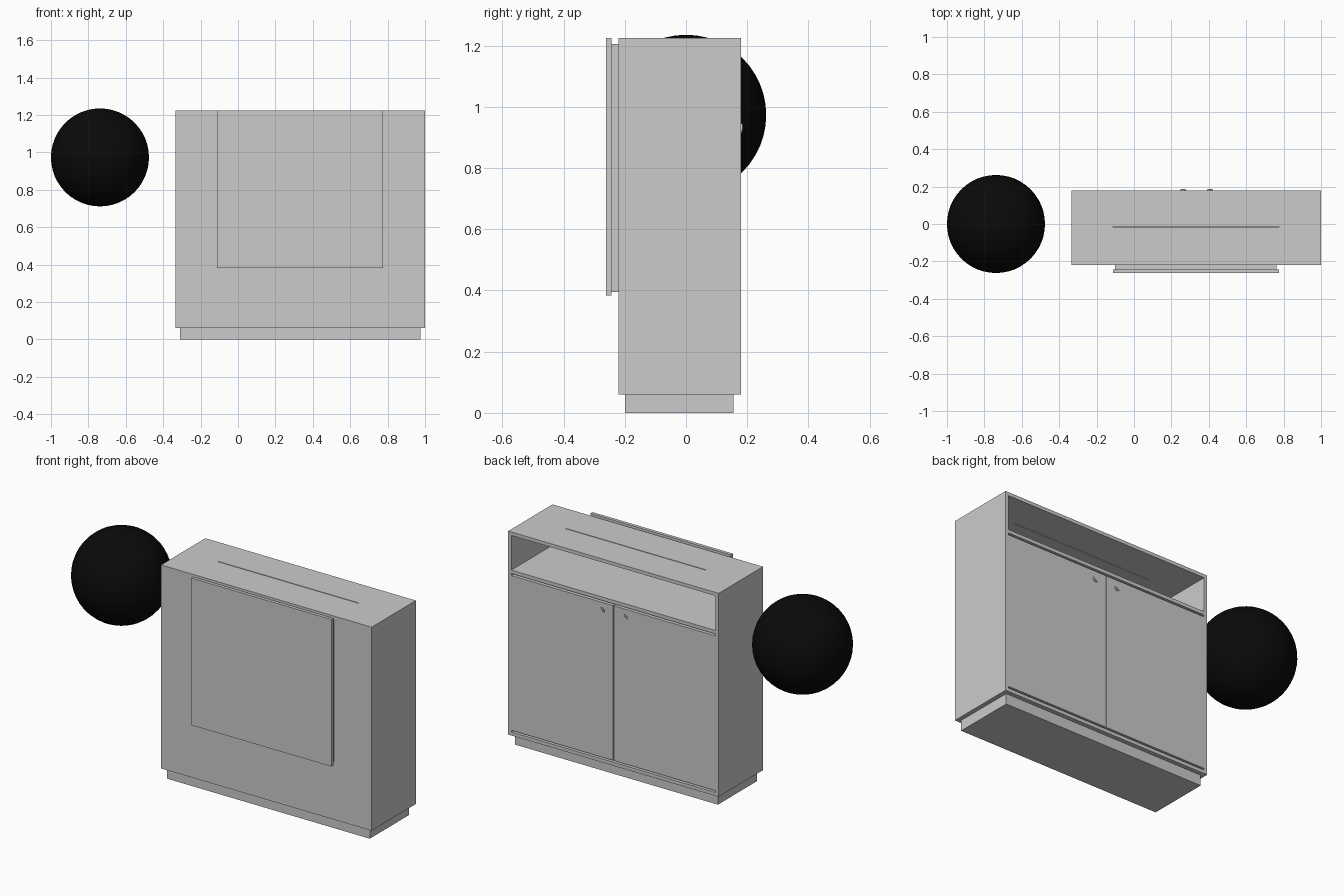
import bpy, math

if "Cube" in bpy.data.objects:
    bpy.data.objects.remove(bpy.data.objects["Cube"])

X0, X1 = -0.333, 1.0      # cabinet width
Y0, Y1 = -0.22, 0.18      # front and back
Z0, Z1 = 0.06, 1.225      # body height above the plinth
T = 0.02                  # board thickness
MID = (X0 + X1) / 2


def box(name, x0, x1, y0, y1, z0, z1):
    bpy.ops.mesh.primitive_cube_add(size=1, location=((x0 + x1) / 2, (y0 + y1) / 2, (z0 + z1) / 2))
    ob = bpy.context.object
    ob.name = name
    ob.scale = (x1 - x0, y1 - y0, z1 - z0)
    bpy.ops.object.transform_apply(location=False, rotation=False, scale=True)
    return ob


def disc(name, x, y, z, r, depth):
    bpy.ops.mesh.primitive_cylinder_add(vertices=24, radius=r, depth=depth, location=(x, y, z),
                                        rotation=(math.pi / 2, 0, 0))
    ob = bpy.context.object
    ob.name = name
    bpy.ops.object.shade_smooth_by_angle()
    return ob


# Recessed plinth
box("plinth", X0 + 0.022, X1 - 0.025, Y0 + 0.02, Y1 - 0.025, 0, Z0)

# Carcass boards
box("left_side", X0, X0 + T, Y0, Y1, Z0, Z1)
box("right_side", X1 - T, X1, Y0, Y1, Z0, Z1)
box("front_board", X0 + T, X1 - T, Y0, Y0 + T, Z0, Z1)
box("bottom_board", X0 + T, X1 - T, Y0 + T, Y1, Z0, Z0 + T)
box("shelf_board", X0 + T, X1 - T, Y0 + T, Y1, 0.987, 1.007)
top = box("top_board", X0 + T, X1 - T, Y0 + T, Y1, Z1 - T, Z1)

# Narrow slot through the top
slot = box("slot_cutter", -0.113, 0.775, -0.019, -0.014, Z1 - 0.1, Z1 + 0.1)
slot.hide_render = True
slot.hide_viewport = True
cut = top.modifiers.new("slot", 'BOOLEAN')
cut.operation = 'DIFFERENCE'
cut.solver = 'EXACT'
cut.object = slot

# Raised front panel on a slightly smaller spacer
box("front_panel", -0.113, 0.775, -0.262, -0.243, 0.383, Z1)
box("panel_spacer", -0.101, 0.763, -0.243, Y0, 0.395, 1.205)

# Back doors with round locks
for side, name in ((-1, "left"), (1, "right")):
    xa, xb = sorted((MID + side * 0.002, MID + side * ((X1 - X0) / 2 - T)))
    box(name + "_door", xa, xb, Y1 - T, Y1, 0.09, 0.976)
    x = MID + side * 0.072
    disc(name + "_lock", x, Y1 + 0.001, 0.93, 0.016, 0.006)
    disc(name + "_lock_core", x, Y1 + 0.003, 0.93, 0.008, 0.008)

# Black ball
bpy.ops.mesh.primitive_uv_sphere_add(segments=48, ring_count=24, radius=0.262, location=(-0.738, 0, 0.973))
ball = bpy.context.object
ball.name = "ball"
bpy.ops.object.shade_smooth()
black = bpy.data.materials.new("black")
black.diffuse_color = (0.003, 0.003, 0.003, 1)
black.use_nodes = True
black.node_tree.nodes["Principled BSDF"].inputs["Base Color"].default_value = black.diffuse_color
ball.data.materials.append(black)
